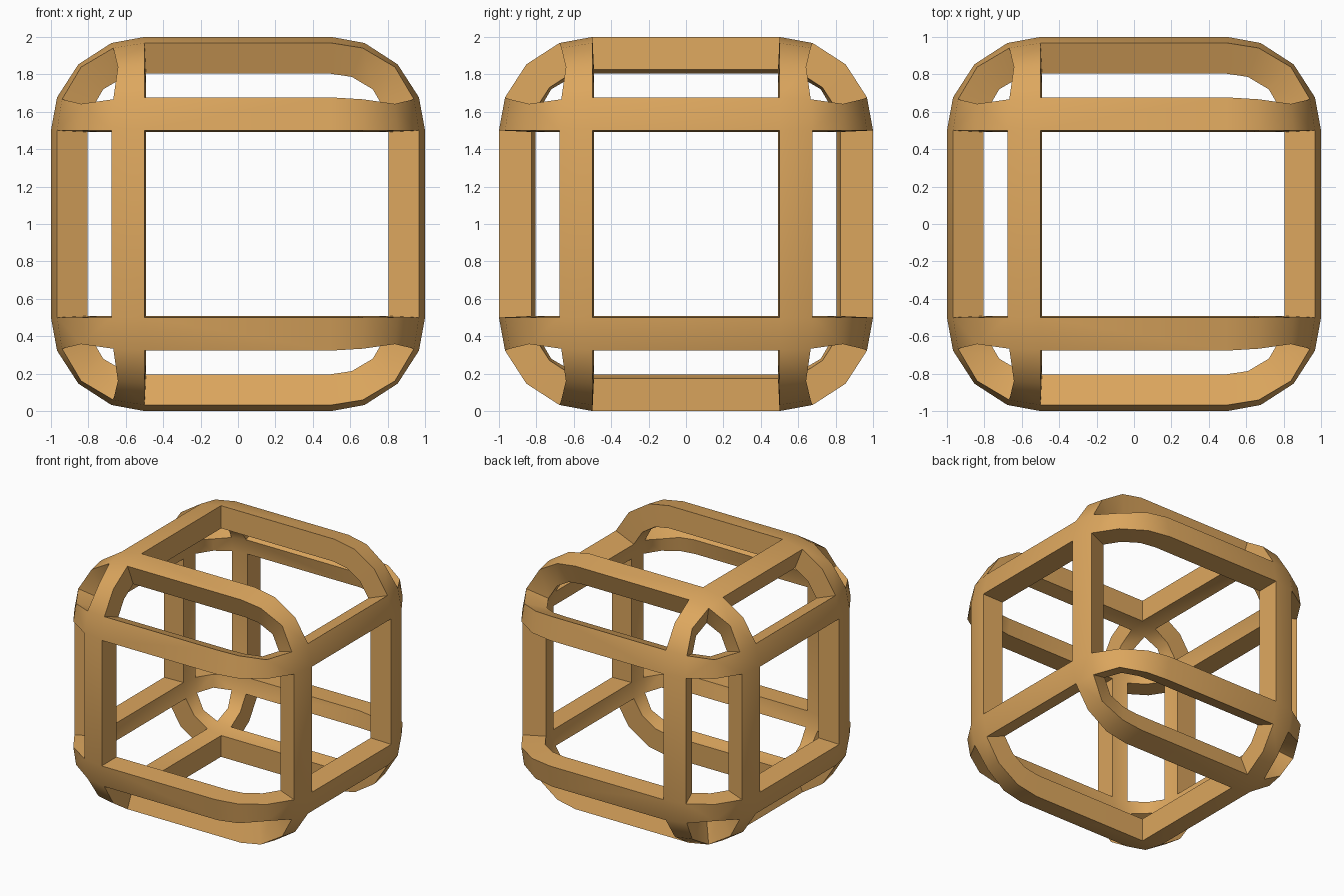
import bpy
import bmesh
from mathutils import Vector
from itertools import product

CORE = 0.5       # half size of the flat faces
ROUND = 0.5      # outer rounding radius
INNER = 0.325    # inner rounding radius
LEAN = 0.008     # slight lean of the window walls
STEP = 0.378     # bar width as a slope on the rounding
MID = 0.42       # the same slope along a corner diagonal

cube = bpy.data.objects.get("Cube")
if cube:
    bpy.data.objects.remove(cube, do_unlink=True)

bm = bmesh.new()
pairs = {}


def pair(signs, direction):
    """Outer and inner vertex of the shell for a direction at one corner."""
    unit = Vector(direction).normalized()
    outer, inner = Vector(), Vector()
    for k in range(3):
        outer[k] = signs[k] * (CORE + ROUND * unit[k])
        shift = LEAN if unit[k] < 1e-6 else 0
        inner[k] = signs[k] * (CORE + INNER * unit[k] - shift)
    key = tuple(round(v, 4) for v in outer)
    if key not in pairs:
        lift = Vector((0, 0, 1))
        pairs[key] = (bm.verts.new(outer + lift), bm.verts.new(inner + lift))
    return pairs[key]


def ring_exists(axis, sign):
    """Every hoop is present except the one on the +x side."""
    return not (axis == 0 and sign > 0)


def grid_direction(a, b, c, i, j):
    """Point of the corner patch around axis a, stepped towards b and c."""
    d = [0, 0, 0]
    d[a] = 1
    d[b] = (0, MID if j == 2 else STEP, 1)[i]
    d[c] = (0, MID if i == 2 else STEP, 1)[j]
    return d


cells = []

# Rounded corners, where the hoops bend and cross
for signs in product((-1, 1), repeat=3):
    for a in range(3):
        b, c = (a + 1) % 3, (a + 2) % 3
        for i, j in product((0, 1), repeat=2):
            on_b = i == 0 and ring_exists(b, signs[b])
            on_c = j == 0 and ring_exists(c, signs[c])
            if on_b or on_c:
                steps = ((i, j), (i + 1, j), (i + 1, j + 1), (i, j + 1))
                cells.append([pair(signs, grid_direction(a, b, c, *s)) for s in steps])

# Straight bars of each hoop
for a, b in product(range(3), repeat=2):
    if a == b:
        continue
    c = 3 - a - b
    for sa, sb in product((-1, 1), repeat=2):
        if not ring_exists(b, sb):
            continue
        quad = []
        for sc, slope in ((-1, 0), (1, 0), (1, STEP), (-1, STEP)):
            signs, d = [0, 0, 0], [0, 0, 0]
            signs[a], signs[b], signs[c] = sa, sb, sc
            d[a], d[b] = 1, slope
            quad.append(pair(signs, d))
        cells.append(quad)

# Outer skin, inner skin and window walls
edges = {}
for cell in cells:
    bm.faces.new([p[0] for p in cell])
    bm.faces.new([p[1] for p in reversed(cell)])
    for p, q in zip(cell, cell[1:] + cell[:1]):
        edges.setdefault(frozenset((p, q)), []).append((p, q))
for uses in edges.values():
    if len(uses) == 1:
        p, q = uses[0]
        bm.faces.new((q[0], p[0], p[1], q[1]))

bmesh.ops.recalc_face_normals(bm, faces=bm.faces[:])
mesh = bpy.data.meshes.new("rounded_cube_frame")
bm.to_mesh(mesh)
bm.free()

# Tan wood colour
tan = bpy.data.materials.new("warm_tan")
tan.use_nodes = True
colour = (0.72, 0.385, 0.112, 1)
tan.diffuse_color = colour
tan.node_tree.nodes["Principled BSDF"].inputs["Base Color"].default_value = colour
mesh.materials.append(tan)

frame = bpy.data.objects.new("rounded_cube_frame", mesh)
bpy.context.collection.objects.link(frame)
bpy.ops.object.select_all(action="DESELECT")
frame.select_set(True)
bpy.context.view_layer.objects.active = frame
bpy.ops.object.shade_smooth_by_angle()
